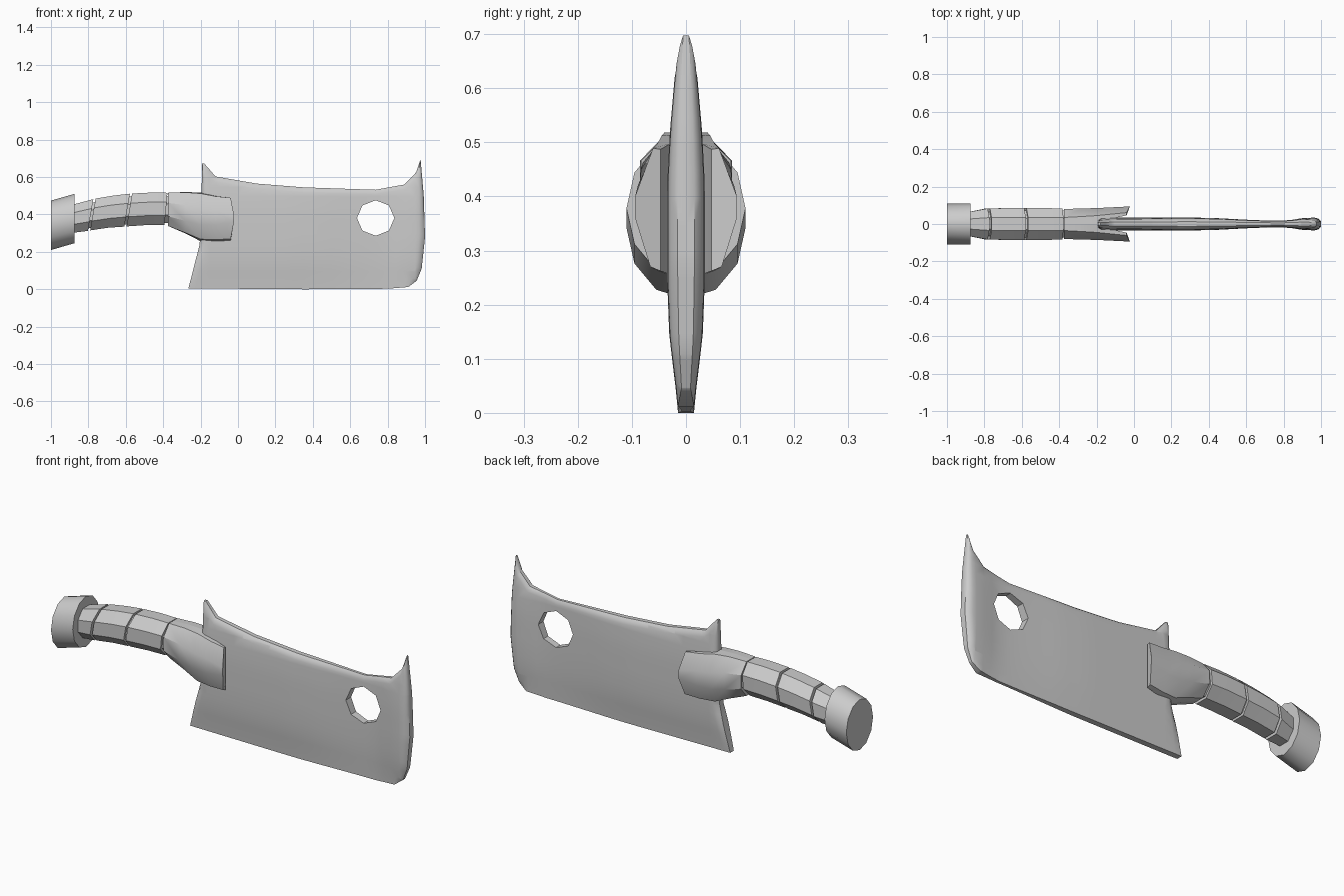
import bpy, bmesh
from math import sin, cos, pi, radians
from mathutils import Vector

if "Cube" in bpy.data.objects:
    bpy.data.objects.remove(bpy.data.objects["Cube"])


def finish(name, bm, angle=30, mirror=False, cutter=None):
    bmesh.ops.recalc_face_normals(bm, faces=bm.faces[:])
    me = bpy.data.meshes.new(name)
    bm.to_mesh(me)
    bm.free()
    ob = bpy.data.objects.new(name, me)
    bpy.context.collection.objects.link(ob)
    bpy.ops.object.select_all(action='DESELECT')
    bpy.context.view_layer.objects.active = ob
    ob.select_set(True)
    if mirror:
        m = ob.modifiers.new("Mirror", 'MIRROR')
        m.use_axis = (False, True, False)
        bpy.ops.object.modifier_apply(modifier=m.name)
    if cutter:
        b = ob.modifiers.new("Hole", 'BOOLEAN')
        b.operation = 'DIFFERENCE'
        b.solver = 'EXACT'
        b.object = cutter
        bpy.ops.object.modifier_apply(modifier=b.name)
    bpy.ops.object.shade_smooth_by_angle(angle=radians(angle))
    return ob


def loft(name, rings, angle=30, mirror=False):
    bm = bmesh.new()
    loops = [[bm.verts.new(p) for p in r] for r in rings]
    n = len(loops[0])
    for a, b in zip(loops, loops[1:]):
        for i in range(n):
            j = (i + 1) % n
            bm.faces.new((a[i], a[j], b[j], b[i]))
    bm.faces.new(loops[0])
    bm.faces.new(loops[-1])
    return finish(name, bm, angle, mirror)


def ring(x, zc, w, h, slant=0.17, n=8, phase=0.5):
    """Upright polygon around the handle axis, leaning by slant."""
    k = 1 / cos(pi / n) if phase else 1
    pts = []
    for i in range(n):
        a = 2 * pi * (i + phase) / n
        dz = h * k * sin(a)
        pts.append((x + slant * dz, w * k * cos(a), zc + dz))
    return pts


def lerp(table, v):
    for (a, fa), (b, fb) in zip(table, table[1:]):
        if v <= b:
            return fa + (fb - fa) * max(0, (v - a) / (b - a))
    return table[-1][1]


# Blade: outline and matching inner line, (x, z)
outer = [(-.265, .005), (.36, 0), (.8, .003), (.91, .012), (.955, .045), (.982, .11),
         (1, .28), (.993, .5), (.976, .697), (.952, .625), (.89, .56), (.735, .532),
         (.35, .545), (.1, .565), (-.12, .603), (-.18, .672), (-.192, .672),
         (-.195, .5), (-.205, .24)]
inner = [(-.225, .012), (.36, .012), (.8, .015), (.90, .03), (.935, .06), (.955, .12),
         (.968, .28), (.968, .5), (.968, .645), (.955, .60), (.895, .535), (.735, .508),
         (.35, .518), (.1, .538), (-.125, .575), (-.176, .62), (-.182, .62),
         (-.17, .5), (-.175, .24)]
thick_x = [(-.3, .035), (.3, .035), (.45, .031), (.6, .023), (.72, .018), (.8, .018),
           (.86, .024), (.91, .033), (1, .034)]
thick_z = [(0, .42), (.05, .56), (.14, .88), (.25, 1), (.42, 1), (.52, .85),
           (.62, .6), (.7, .35)]

# y holds the share of full thickness until the sheet has been cut into a grid
bm = bmesh.new()
rings = []
for t, share in ((0, 0), (0, .45), (.35, .8), (1, 1)):
    row = []
    for i, (p, q) in enumerate(zip(outer, inner)):
        s = 1 if share and i < 4 else share
        row.append(bm.verts.new((p[0] + (q[0] - p[0]) * t, -s, p[1] + (q[1] - p[1]) * t)))
    rings.append(row)
n = len(outer)
for a, b in zip(rings, rings[1:]):
    for i in range(n):
        j = (i + 1) % n
        bm.faces.new((a[i], a[j], b[j], b[i]))
bm.faces.new(rings[-1])
cuts = [((-.153 + .05 * i, 0, 0), (1, 0, 0)) for i in range(23)]
cuts += [((0, 0, .047 + .05 * i), (0, 0, 1)) for i in range(12)]
for co, no in cuts:
    bmesh.ops.bisect_plane(bm, geom=bm.verts[:] + bm.edges[:] + bm.faces[:],
                           plane_co=Vector(co), plane_no=Vector(no))
for v in bm.verts:
    v.co.y *= lerp(thick_x, v.co.x) * lerp(thick_z, v.co.z)
bmesh.ops.triangulate(bm, faces=[f for f in bm.faces if len(f.verts) > 4])

# Octagonal hanging hole
bpy.ops.mesh.primitive_cylinder_add(vertices=8, radius=.1, depth=.3,
                                    location=(.736, 0, .381), rotation=(pi / 2, 0, 0))
cutter = bpy.context.object
cutter.scale = (1, .95, 1)
cutter.hide_render = True
bpy.context.view_layer.update()
finish("blade", bm, 40, mirror=True, cutter=cutter)
bpy.data.objects.remove(cutter)

# Pommel: sheared twelve-sided drum
loft("pommel", [ring(-1, .342, .11, .132, 0, 12, 0), ring(-.875, .378, .11, .132, 0, 12, 0)], 35)

# Grip segments with narrow gaps, over a slimmer core
loft("grip_rear", [ring(-.885, .377, .064, .075, 0), ring(-.788, .397, .083, .085)])
loft("grip_middle", [ring(-.776, .400, .083, .085), ring(-.68, .415, .085, .086),
                     ring(-.593, .423, .085, .088)])
loft("grip_front", [ring(-.581, .424, .085, .088), ring(-.48, .430, .085, .087),
                    ring(-.385, .430, .083, .086, .09)])
loft("grip_core", [ring(-.84, .385, .06, .066), ring(-.68, .415, .073, .075),
                   ring(-.48, .430, .073, .075), ring(-.33, .425, .07, .07)])

# Guard: collar that splits into two cheeks flaring beside the blade
sections = [
    ((-.373, 0), [(0, .516), (.035, .516), (.080, .462), (.080, .390), (.035, .338), (0, .338)]),
    ((-.28, 0), [(0, .520), (.04, .518), (.083, .45), (.083, .365), (.042, .302), (0, .298)]),
    ((-.2, 0), [(0, .517), (.045, .512), (.085, .43), (.085, .345), (.05, .268), (0, .257)]),
    ((-.12, 0), [(.028, .498), (.053, .497), (.089, .42), (.089, .345), (.058, .265), (.03, .256)]),
    ((-.022, .017), [(.047, .487), (.061, .489), (.094, .40), (.094, .36), (.066, .27), (.047, .262)]),
]
rows = [[(x - (0 if i in (2, 3) else d), -y, z) for i, (y, z) in enumerate(pts)]
        for (x, d), pts in sections]
loft("guard", rows, 35, mirror=True)
